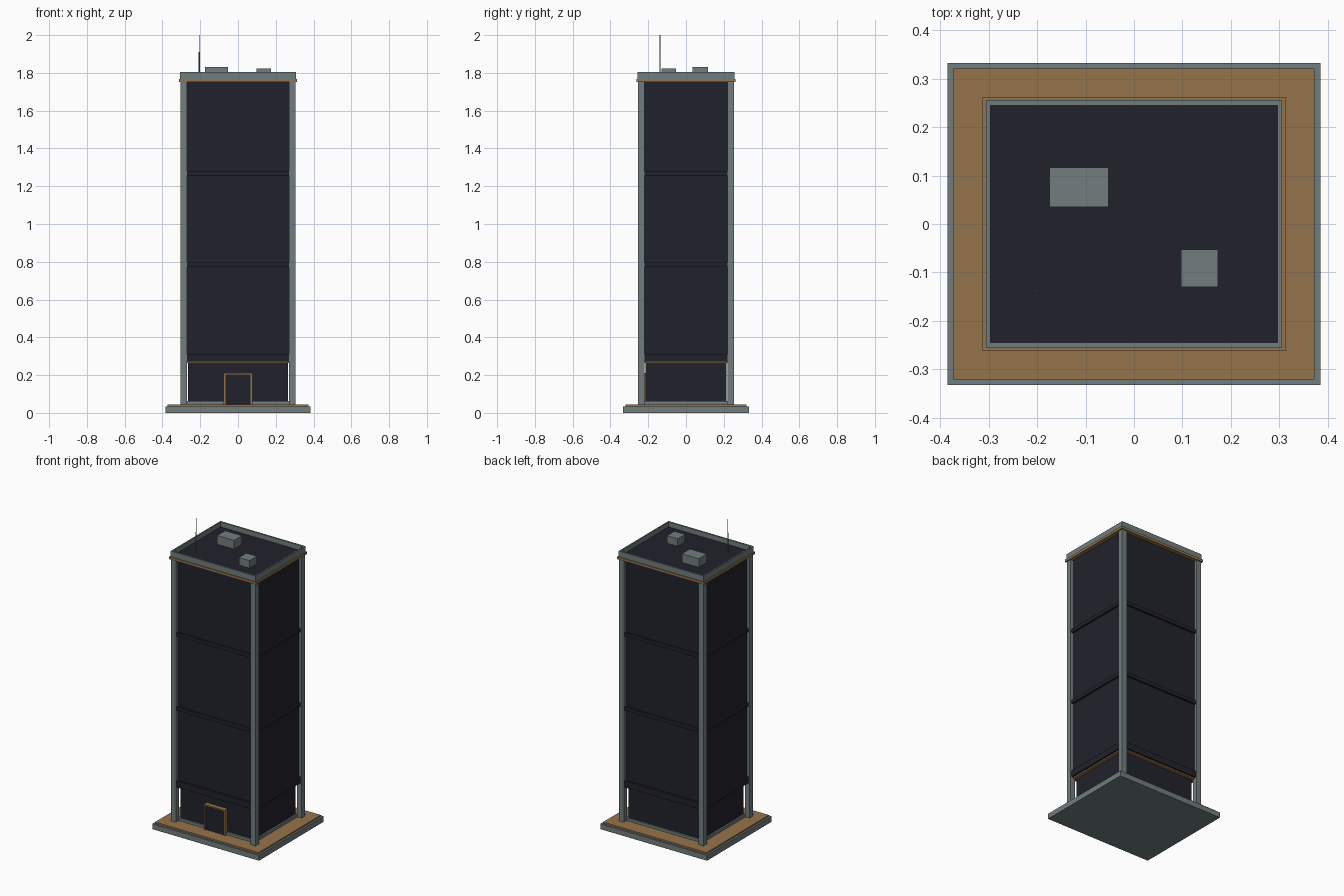
import bpy, bmesh
from mathutils import Matrix, Vector

if "Cube" in bpy.data.objects:
    bpy.data.objects.remove(bpy.data.objects["Cube"])


def material(name, rgb):
    m = bpy.data.materials.new(name)
    m.diffuse_color = (*rgb, 1)
    m.use_nodes = True
    m.node_tree.nodes["Principled BSDF"].inputs["Base Color"].default_value = m.diffuse_color
    return m


GREY = material("grey_stone", (0.165, 0.208, 0.208))
BRONZE = material("bronze", (0.30, 0.172, 0.071))
DARK = material("dark_glass", (0.0155, 0.0155, 0.0255))


def make(name, mat, boxes):
    """One object from boxes given as (x0, x1, y0, y1, z0, z1)."""
    bm = bmesh.new()
    for x0, x1, y0, y1, z0, z1 in boxes:
        centre = Vector((x0 + x1, y0 + y1, z0 + z1)) / 2
        size = Matrix.Diagonal((x1 - x0, y1 - y0, z1 - z0, 1))
        bmesh.ops.create_cube(bm, size=1, matrix=Matrix.Translation(centre) @ size)
    mesh = bpy.data.meshes.new(name)
    bm.to_mesh(mesh)
    bm.free()
    mesh.materials.append(mat)
    obj = bpy.data.objects.new(name, mesh)
    bpy.context.collection.objects.link(obj)
    return obj


def slab(name, mat, hx, hy, z0, z1):
    return make(name, mat, [(-hx, hx, -hy, hy, z0, z1)])


def rod(name, mat, x, y, z0, z1, r):
    bpy.ops.mesh.primitive_cylinder_add(vertices=8, radius=r, depth=z1 - z0,
                                        location=(x, y, (z0 + z1) / 2))
    obj = bpy.context.object
    obj.name = name
    obj.data.materials.append(mat)


# Ground plaza
slab("plaza_base", GREY, 0.385, 0.333, 0, 0.035)
slab("plaza_paving", BRONZE, 0.373, 0.321, 0.035, 0.045)

# Recessed lobby
slab("lobby_plinth", GREY, 0.275, 0.225, 0.045, 0.063)
slab("lobby_glass", DARK, 0.265, 0.215, 0.063, 0.264)
slab("lobby_soffit", BRONZE, 0.286, 0.236, 0.264, 0.272)

# Entrance
make("door_frame", BRONZE, [(-0.076, -0.067, -0.243, -0.21, 0.045, 0.211),
                            (0.067, 0.076, -0.243, -0.21, 0.045, 0.211),
                            (-0.067, 0.067, -0.243, -0.21, 0.202, 0.211)])
make("door_glass", DARK, [(-0.067, 0.067, -0.236, -0.21, 0.045, 0.202)])

# Tower shaft with projecting floor bands
slab("tower_glass", DARK, 0.285, 0.235, 0.272, 1.752)
for i, (z0, z1) in enumerate([(0.272, 0.313), (0.772, 0.795), (1.257, 1.28)]):
    slab(f"floor_band_{i + 1}", DARK, 0.298, 0.248, z0, z1)

# Corner columns
make("corner_columns", GREY,
     [(sx * 0.2875 - 0.0175, sx * 0.2875 + 0.0175,
       sy * 0.2375 - 0.0175, sy * 0.2375 + 0.0175, 0.045, 1.752)
      for sx in (-1, 1) for sy in (-1, 1)])

# Roof trim, deck and parapet
slab("cornice_trim", BRONZE, 0.313, 0.262, 1.752, 1.768)
slab("roof_deck", DARK, 0.297, 0.245, 1.768, 1.773)
make("parapet", GREY, [(-0.306, 0.306, -0.256, -0.245, 1.768, 1.805),
                       (-0.306, 0.306, 0.245, 0.256, 1.768, 1.805),
                       (-0.306, -0.297, -0.245, 0.245, 1.768, 1.805),
                       (0.297, 0.306, -0.245, 0.245, 1.768, 1.805)])

# Rooftop equipment
make("large_roof_unit", GREY, [(-0.175, -0.053, 0.035, 0.117, 1.773, 1.83)])
make("small_roof_unit", GREY, [(0.097, 0.174, -0.13, -0.053, 1.773, 1.822)])
rod("antenna_lower", BRONZE, -0.205, -0.138, 1.773, 1.91, 0.003)
rod("antenna_upper", GREY, -0.205, -0.138, 1.91, 2.0, 0.002)
